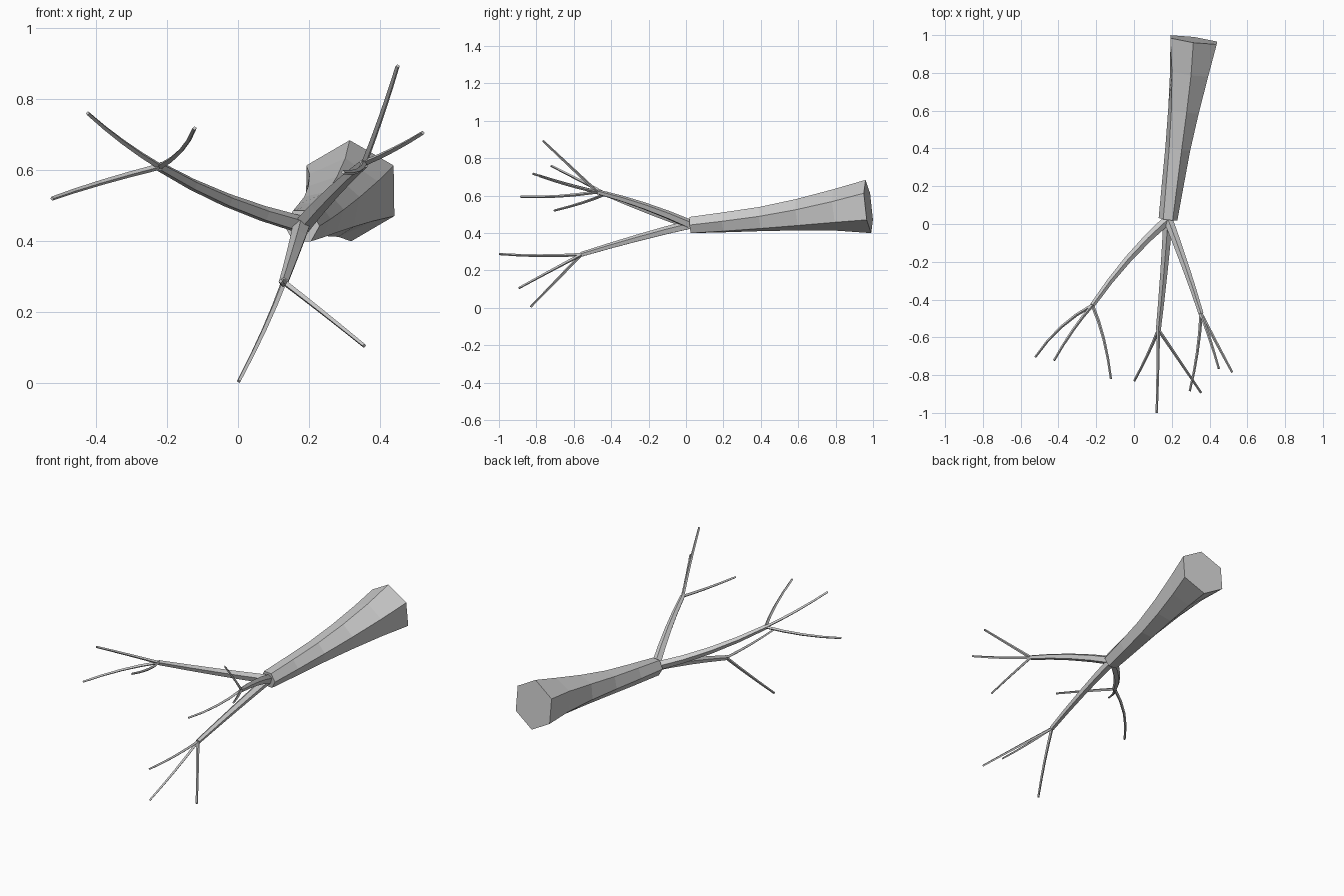
import bpy, bmesh
from math import sin, cos, pi, radians
from mathutils import Vector

if "Cube" in bpy.data.objects:
    bpy.data.objects.remove(bpy.data.objects["Cube"])

UP = Vector((0, 0, 1))


def tube(name, path, radii, sides, start=90, twist=0):
    """Flat-shaded capped tube swept along a path, with a radius per point."""
    pts = [Vector(p) for p in path]
    bm = bmesh.new()
    rings = []
    n = len(pts)
    for i, p in enumerate(pts):
        t = (pts[min(i + 1, n - 1)] - pts[max(i - 1, 0)]).normalized()
        u = UP.cross(t).normalized()
        v = t.cross(u)
        a0 = radians(start + twist * i / (n - 1))
        rings.append([bm.verts.new(p + radii[i] * (u * cos(a0 + 2 * pi * k / sides)
                                                   + v * sin(a0 + 2 * pi * k / sides)))
                      for k in range(sides)])
    for a, b in zip(rings, rings[1:]):
        for k in range(sides):
            j = (k + 1) % sides
            bm.faces.new((a[k], a[j], b[j], b[k]))
    bm.faces.new(rings[0][::-1])
    bm.faces.new(rings[-1])
    bmesh.ops.recalc_face_normals(bm, faces=bm.faces)
    mesh = bpy.data.meshes.new(name)
    bm.to_mesh(mesh)
    bm.free()
    obj = bpy.data.objects.new(name, mesh)
    bpy.context.collection.objects.link(obj)
    return obj


def limb(name, a, mid, b, r0, r1, sides, steps=4):
    """Tapered limb curving from a through mid to b."""
    a, mid, b = Vector(a), Vector(mid), Vector(b)
    c = 2 * mid - (a + b) / 2
    ts = [i / steps for i in range(steps + 1)]
    path = [a * (1 - t) ** 2 + c * 2 * t * (1 - t) + b * t * t for t in ts]
    return tube(name, path, [r0 + (r1 - r0) * t for t in ts], sides)


# Trunk: six sides, flared base, slight twist toward the fork
tube("trunk",
     [(.316, .975, .542), (.292, .8, .523), (.262, .6, .498),
      (.232, .4, .475), (.204, .2, .457), (.18, .025, .443)],
     [.143, .112, .086, .068, .058, .050], 6, 90, -30)

# Branches: (name, mid point, end point, twigs as (mid, end))
fork = (.18, .025, .445)
branches = [
    ("left", (-.03, -.185, .515), (-.22, -.43, .61),
     [((-.325, -.565, .68), (-.423, -.722, .76)),
      ((-.385, -.545, .565), (-.523, -.705, .52)),
      ((-.16, -.61, .655), (-.122, -.82, .718))]),
    ("lower", (.158, -.26, .372), (.129, -.56, .285),
     [((.073, -.69, .15), (.002, -.83, .006)),
      ((.238, -.72, .2), (.355, -.893, .106)),
      ((.126, -.78, .279), (.12, -1.0, .288))]),
    ("right", (.272, -.225, .545), (.355, -.475, .62),
     [((.405, -.62, .757), (.449, -.765, .893)),
      ((.438, -.632, .658), (.52, -.785, .705)),
      ((.335, -.68, .597), (.295, -.885, .594))]),
]
for name, mid, end, twigs in branches:
    limb(name + "_branch", fork, mid, end, .026, .014, 5)
    for i, (m, e) in enumerate(twigs):
        limb(f"{name}_twig_{i + 1}", end, m, e, .009, .006, 4)
